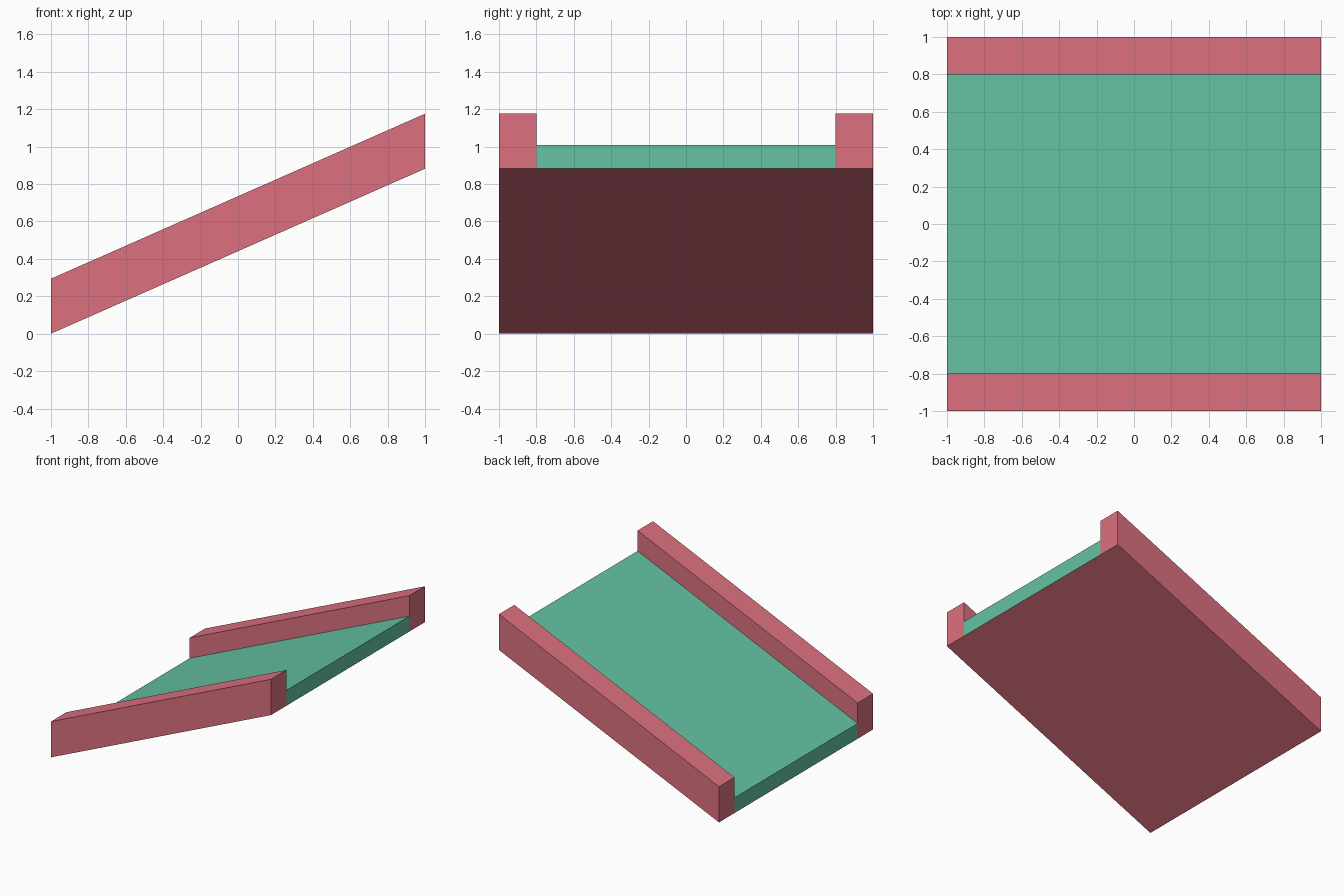
import bpy, bmesh

if "Cube" in bpy.data.objects:
    bpy.data.objects.remove(bpy.data.objects["Cube"])

RISE, RAIL_H, DECK_T = 0.882, 0.294, 0.126   # slope rise, rail height, deck thickness
OUT, INN = 1.0, 0.8                          # outer and inner rail edges


def material(name, color):
    m = bpy.data.materials.new(name)
    m.diffuse_color = (*color, 1)
    m.use_nodes = True
    m.node_tree.nodes["Principled BSDF"].inputs["Base Color"].default_value = m.diffuse_color
    return m


# U-shaped cross-section (y, height), counter-clockwise seen from +x
profile = [(-OUT, 0), (-INN, 0), (INN, 0), (OUT, 0), (OUT, RAIL_H),
           (INN, RAIL_H), (INN, DECK_T), (-INN, DECK_T), (-INN, RAIL_H), (-OUT, RAIL_H)]
n = len(profile)

bm = bmesh.new()
low = [bm.verts.new((-1, y, z)) for y, z in profile]
high = [bm.verts.new((1, y, z + RISE)) for y, z in profile]


def face(verts, mat):
    bm.faces.new(verts).material_index = mat


# underside as a single panel
face(low[:4] + high[3::-1], 0)

# rail sides, rail tops and the green deck surface
for i in range(3, n):
    j = (i + 1) % n
    face([low[i], low[j], high[j], high[i]], 1 if i == 6 else 0)

# end caps: two rail ends and the deck end
for ring in (low, high):
    face([ring[i] for i in (0, 1, 7, 8, 9)], 0)
    face([ring[i] for i in (2, 3, 4, 5, 6)], 0)
    face([ring[i] for i in (1, 2, 6, 7)], 1)

bmesh.ops.recalc_face_normals(bm, faces=bm.faces)
mesh = bpy.data.meshes.new("sloped_ramp")
bm.to_mesh(mesh)
bm.free()
mesh.materials.append(material("rail_red", (0.72, 0.165, 0.216)))
mesh.materials.append(material("deck_green", (0.13, 0.546, 0.366)))
bpy.context.collection.objects.link(bpy.data.objects.new("sloped_ramp", mesh))
